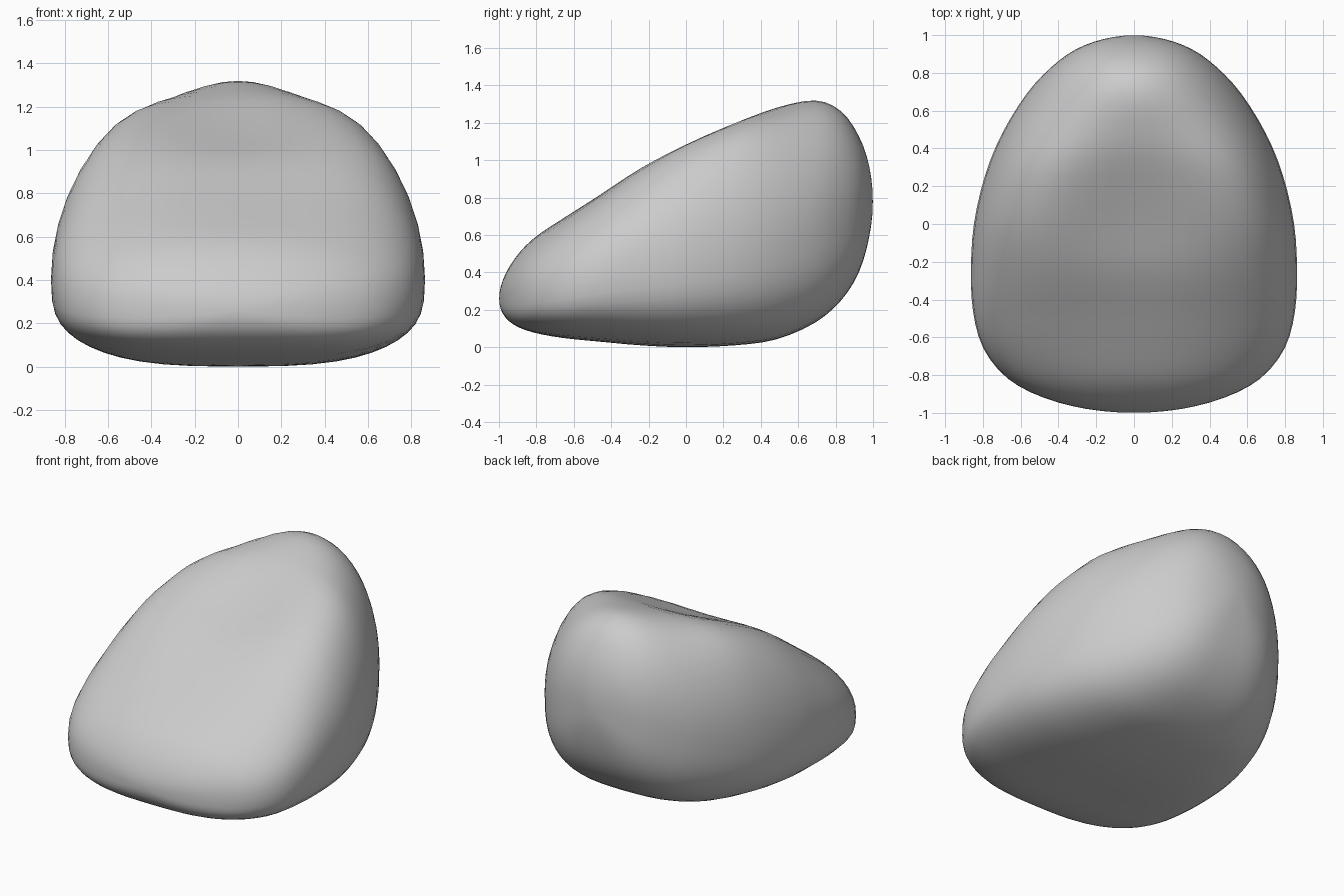
import bpy, bmesh, math

if "Cube" in bpy.data.objects:
    bpy.data.objects.remove(bpy.data.objects["Cube"])

# Stations front to back: y, half width, bottom z, widest z, rim z, seat dip, shoulder squareness
STATIONS = [
    (-1.00, 0.00, 0.26, 0.26, 0.26, 0.00, 2.3),
    (-0.98, 0.25, 0.18, 0.26, 0.36, 0.00, 2.3),
    (-0.92, 0.48, 0.12, 0.26, 0.47, 0.00, 2.3),
    (-0.82, 0.67, 0.08, 0.28, 0.58, 0.00, 2.3),
    (-0.66, 0.80, 0.05, 0.32, 0.69, 0.02, 2.3),
    (-0.46, 0.855, 0.03, 0.37, 0.82, 0.05, 2.3),
    (-0.24, 0.865, 0.01, 0.41, 0.97, 0.10, 2.25),
    (0.00, 0.85, 0.00, 0.45, 1.10, 0.16, 2.2),
    (0.26, 0.79, 0.01, 0.51, 1.215, 0.16, 2.1),
    (0.48, 0.70, 0.04, 0.58, 1.29, 0.09, 2.0),
    (0.69, 0.57, 0.13, 0.64, 1.325, 0.01, 1.95),
    (0.83, 0.44, 0.25, 0.69, 1.265, 0.00, 2.0),
    (0.925, 0.31, 0.40, 0.74, 1.13, 0.00, 2.1),
    (0.98, 0.16, 0.59, 0.77, 0.97, 0.00, 2.2),
    (1.00, 0.00, 0.78, 0.78, 0.78, 0.00, 2.2),
]
SIDES, STEPS = 48, 3


def mirrored(s):
    # Phantom station past a pole keeps the end round
    y, w, bot, mid, top, dip, n = s
    return (y, -w, top, mid, bot, dip, n)


def spline(p0, p1, p2, p3, t):
    return [0.5 * (2 * b + (c - a) * t + (2 * a - 5 * b + 4 * c - d) * t ** 2
                   + (3 * b - a - 3 * c + d) * t ** 3)
            for a, b, c, d in zip(p0, p1, p2, p3)]


def section(y, w, bot, mid, top, dip, shoulder):
    # Squarish bag outline whose upper side sags between two raised rims
    pts = []
    for i in range(SIDES):
        a = 2 * math.pi * i / SIDES
        c, s = math.cos(a), math.sin(a)
        n = shoulder if s > 0 else 3.0
        x = math.copysign(abs(c) ** (2 / n), c)
        z = math.copysign(abs(s) ** (2 / n), s)
        if s > 0:
            z = z * (top - mid) - dip * max(0, 1 - (x / 0.85) ** 2) ** 2
        else:
            z *= mid - bot
        pts.append([x * w, y, z])
    k = (top - mid) / max(p[2] for p in pts)
    k = 1 + (k - 1) * 0.9
    return [(x, y, mid + z * (k if z > 0 else 1)) for x, y, z in pts]


# Bean bag seat: loft the sections and close both ends with poles
bm = bmesh.new()
path = [mirrored(STATIONS[1])] + STATIONS + [mirrored(STATIONS[-2])]
rings = []
for i in range(1, len(path) - 2):
    for j in range(STEPS):
        if i == 1 and j == 0:
            continue
        values = spline(*path[i - 1:i + 3], j / STEPS)
        rings.append([bm.verts.new(p) for p in section(*values)])
for r0, r1 in zip(rings, rings[1:]):
    for k in range(SIDES):
        m = (k + 1) % SIDES
        bm.faces.new((r0[k], r0[m], r1[m], r1[k]))
for ring, s in ((rings[0], STATIONS[0]), (rings[-1], STATIONS[-1])):
    pole = bm.verts.new((0, s[0], s[3]))
    for k in range(SIDES):
        bm.faces.new((pole, ring[k], ring[(k + 1) % SIDES]))
# Even out the fabric slightly
for _ in range(2):
    bmesh.ops.smooth_vert(bm, verts=bm.verts, factor=0.3,
                          use_axis_x=True, use_axis_y=True, use_axis_z=True)
bmesh.ops.recalc_face_normals(bm, faces=bm.faces)
low = min(v.co.z for v in bm.verts)
for v in bm.verts:
    v.co.z -= low
mesh = bpy.data.meshes.new("bean_bag_seat")
bm.to_mesh(mesh)
bm.free()
mesh.polygons.foreach_set("use_smooth", [True] * len(mesh.polygons))
seat = bpy.data.objects.new("bean_bag_seat", mesh)
bpy.context.collection.objects.link(seat)
